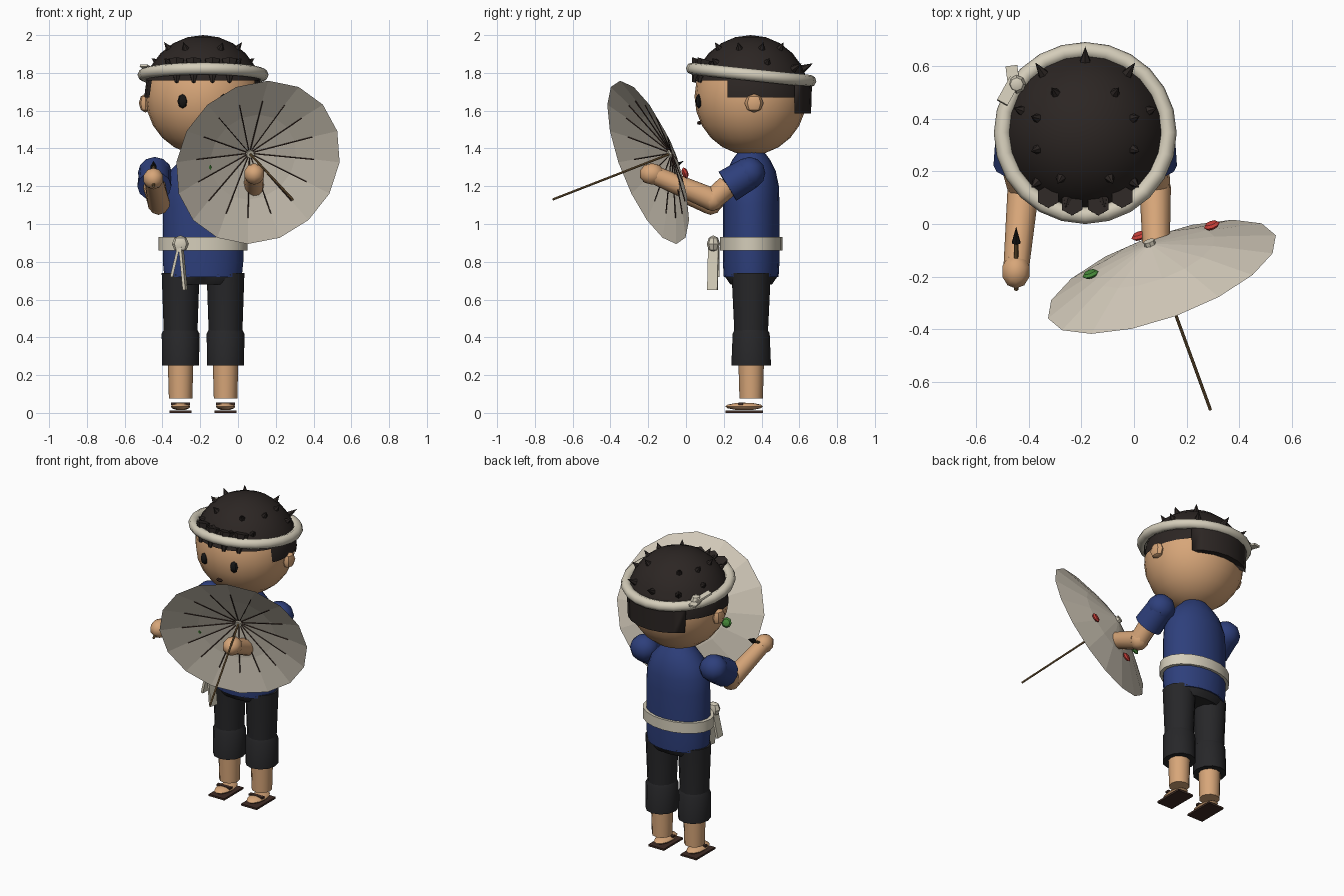
import bpy, bmesh, math
from mathutils import Vector, Matrix

if "Cube" in bpy.data.objects:
    bpy.data.objects.remove(bpy.data.objects["Cube"])

CX, CY = -0.185, 0.345          # body axis


def mat(name, r, g, b):
    m = bpy.data.materials.new(name)
    m.diffuse_color = (r, g, b, 1)
    m.use_nodes = True
    m.node_tree.nodes["Principled BSDF"].inputs["Base Color"].default_value = m.diffuse_color
    return m


SKIN = mat("skin", .68, .38, .19)
BLUE = mat("blue_cloth", .027, .05, .2)
BLACK = mat("black_cloth", .02, .02, .022)
HAIR = mat("hair", .025, .019, .017)
CREAM = mat("cream_cloth", .66, .61, .49)
PAPER = mat("paper", .66, .6, .5)
WOOD = mat("wood", .22, .13, .05)
DARKWOOD = mat("dark_wood", .05, .025, .018)
RED = mat("red", .6, .05, .04)
GREEN = mat("green", .06, .25, .04)
DARK = mat("eye_black", .008, .008, .008)


def finish(name, bm, m, angle=40):
    me = bpy.data.meshes.new(name)
    bm.normal_update()
    bm.to_mesh(me)
    bm.free()
    me.materials.append(m)
    if angle:
        for p in me.polygons:
            p.use_smooth = True
        me.set_sharp_from_angle(angle=math.radians(angle))
    ob = bpy.data.objects.new(name, me)
    bpy.context.collection.objects.link(ob)
    return ob


def aligned(p, q):
    """Matrix at the midpoint of p-q with local z along q-p."""
    p, q = Vector(p), Vector(q)
    return Matrix.Translation((p + q) / 2) @ (q - p).to_track_quat('Z', 'Y').to_matrix().to_4x4()


def ball(name, c, r, m, n=12, cuts=(), rot=None, angle=40):
    """Ellipsoid; each cut (point, normal) removes the side the normal points to."""
    bm = bmesh.new()
    M = Matrix.Translation(c) @ (rot or Matrix()) @ Matrix.Diagonal((*r, 1))
    bmesh.ops.create_uvsphere(bm, u_segments=n, v_segments=max(n // 2, 4), radius=1, matrix=M)
    for co, no in cuts:
        bmesh.ops.bisect_plane(bm, geom=bm.verts[:] + bm.edges[:] + bm.faces[:],
                               plane_co=co, plane_no=no, clear_outer=True)
    return finish(name, bm, m, angle)


def tube(name, p, q, r1, r2, m, n=12, angle=40):
    bm = bmesh.new()
    bmesh.ops.create_cone(bm, cap_ends=True, segments=n, radius1=r1, radius2=r2,
                          depth=(Vector(q) - Vector(p)).length, matrix=aligned(p, q))
    return finish(name, bm, m, angle)


def box(name, c, size, m):
    bm = bmesh.new()
    bmesh.ops.create_cube(bm, size=1, matrix=Matrix.Translation(c) @ Matrix.Diagonal((*size, 1)))
    return finish(name, bm, m, 0)


def strip(name, p, q, w, t, m):
    bm = bmesh.new()
    L = (Vector(q) - Vector(p)).length
    bmesh.ops.create_cube(bm, size=1, matrix=aligned(p, q) @ Matrix.Diagonal((w, t, L, 1)))
    return finish(name, bm, m, 0)


def loft(name, x, y, rings, m, n=16, M=None, caps=True, angle=40):
    """Stack of ellipses (z, rx, ry)."""
    bm = bmesh.new()
    loops = [[bm.verts.new((x + rx * math.cos(2 * math.pi * i / n),
                            y + ry * math.sin(2 * math.pi * i / n), z)) for i in range(n)]
             for z, rx, ry in rings]
    for a, b in zip(loops, loops[1:]):
        for i in range(n):
            bm.faces.new((a[i], a[(i + 1) % n], b[(i + 1) % n], b[i]))
    if caps:
        bm.faces.new(loops[0][::-1])
        bm.faces.new(loops[-1])
    if M:
        bm.transform(M)
    return finish(name, bm, m, angle)


def torus(name, c, R, r, tilt, m, n=24, k=8):
    bm = bmesh.new()
    M = Matrix.Translation(c) @ Matrix.Rotation(tilt, 4, 'X')
    g = [[bm.verts.new(M @ Vector(((R + r * math.cos(b)) * math.cos(a),
                                   (R + r * math.cos(b)) * math.sin(a), r * math.sin(b))))
          for b in [2 * math.pi * j / k for j in range(k)]]
         for a in [2 * math.pi * i / n for i in range(n)]]
    for i in range(n):
        for j in range(k):
            i2, j2 = (i + 1) % n, (j + 1) % k
            bm.faces.new((g[i][j], g[i2][j], g[i2][j2], g[i][j2]))
    return finish(name, bm, m, 60)


# Head and face
HC = Vector((CX, .342, 1.675))
ball("head", HC, (.305, .297, .31), SKIN, 24)
for s in (-1, 1):
    ball("ear", (CX + s * .305, .36, 1.64), (.035, .05, .05), SKIN, 8)
    ball("eye", (CX + s * .108, .068, 1.65), (.028, .018, .038), DARK, 8)
ball("mouth", (CX, .07, 1.535), (.022, .012, .01), DARKWOOD, 8)

# Hair: cap, side shell, back block, spikes and fringe
ball("hair_cap", HC, (.317, .313, .325), HAIR, 24, [((0, 0, 1.76), (0, 0, -1))])
ball("hair_sides", HC, (.311, .312, .318), HAIR, 24,
     [((0, 0, 1.67), (0, 0, -1)), ((0, .22, 0), (0, -1, 0))])
loft("hair_back", CX, .34, [(1.585, .31, .322), (1.77, .315, .328)], HAIR, 24)
hb = bpy.data.objects["hair_back"]
bm = bmesh.new()
bm.from_mesh(hb.data)
bmesh.ops.bisect_plane(bm, geom=bm.verts[:] + bm.edges[:] + bm.faces[:],
                       plane_co=(0, .575, 0), plane_no=(0, -1, 0), clear_outer=True)
bmesh.ops.holes_fill(bm, edges=bm.edges[:])
bm.to_mesh(hb.data)
bm.free()


def spike(az, el, h=.065, r=.024):
    a, e = math.radians(az), math.radians(el)
    d = Vector((math.cos(e) * math.cos(a), math.cos(e) * math.sin(a), math.sin(e)))
    tube("hair_spike", HC + d * .305, HC + d * (.315 + h * .7), r, 0, HAIR, 6, 0)


for az in (18, 54, 126, 162, 198, 241, 299, 342):
    spike(az, 53)
for az in (55, 90, 125):
    spike(az, 28, .085)
for az in (20, 160, 225, 255, 285, 315):
    spike(az, 35, .055)
for dx in (-.14, -.05, .05, .14):
    y = .342 - math.sqrt(.32 ** 2 - dx * dx)
    tube("fringe", (CX + dx, y + .05, 1.87), (CX + dx, y + .015, 1.75), .045, .01, HAIR, 6, 0)

# Headband with a knot
torus("headband", (CX, .345, 1.79), .315, .032, -.105, CREAM)
ball("headband_knot", (-.445, .53, 1.80), (.035, .035, .035), CREAM, 8)
strip("headband_tail", (-.455, .52, 1.80), (-.465, .60, 1.79), .045, .012, CREAM)
strip("headband_tail", (-.45, .55, 1.80), (-.50, .46, 1.84), .045, .012, CREAM)

# Torso and belt
loft("shirt", CX, CY, [(.72, .205, .145), (.80, .213, .15), (1.1, .213, .15), (1.2, .205, .147),
                       (1.28, .175, .13), (1.34, .12, .1), (1.38, .08, .07)], BLUE, 20)
loft("belt", CX, CY, [(.86, .236, .166), (.93, .236, .166)], CREAM, 20)
ball("belt_knot", (-.305, .145, .895), (.045, .035, .045), CREAM, 8)
strip("belt_tail", (-.315, .15, .88), (-.352, .15, .72), .055, .015, CREAM)
strip("belt_tail", (-.302, .145, .88), (-.28, .14, .65), .055, .015, CREAM)
loft("trouser_hips", CX, CY, [(.68, .19, .11), (.73, .205, .145), (.76, .2, .14)], BLACK, 16)

# Legs and sandals
for s in (-1, 1):
    x = CX + s * .119
    loft("trouser_leg", x, CY, [(.40, .088, .09), (.45, .09, .09), (.74, .1, .104)], BLACK, 12)
    loft("trouser_cuff", x, CY, [(.25, .098, .105), (.42, .1, .098), (.455, .08, .08)], BLACK, 12)
    loft("shin", x, CY, [(.075, .062, .062), (.28, .068, .068)], SKIN, 12)
    ball("foot", (x, .308, .034), (.052, .1, .02), SKIN, 12)
    box("sandal_sole", (x, .308, .006), (.115, .2, .012), DARKWOOD)
    box("sandal_strap", (x, .29, .048), (.1, .025, .012), DARKWOOD)

# Arms: sleeve, elbow, forearm, hand
for s, elbow, hand in ((-1, (-.42, .13, 1.11), (-.448, -.18, 1.24)),
                       (1, (.08, .14, 1.13), (.086, -.18, 1.265))):
    sh = Vector((CX + s * .255, .335, 1.27))
    cuff = Vector((CX + s * .258, .22, 1.2))
    ball("shoulder", sh, (.09, .085, .085), BLUE, 12)
    tube("sleeve", sh, cuff, .085, .09, BLUE)
    tube("upper_arm", cuff, elbow, .06, .058, SKIN)
    ball("elbow", elbow, (.062, .062, .062), SKIN, 10)
    tube("forearm", elbow, hand, .06, .048, SKIN)
    ball("hand", hand, (.057, .068, .057), SKIN, 10)

# Brush in the right hand
tube("brush_handle", (-.447, -.25, 1.2), (-.447, -.06, 1.305), .008, .008, WOOD, 8)
tube("brush_tip", (-.447, -.07, 1.3), (-.447, -.01, 1.335), .018, 0, DARK, 6)

# Umbrella: canopy opens forward around a shaft
apex, tip = Vector((.06, -.075, 1.375)), Vector((.29, -.705, 1.13))
d = (tip - apex).normalized()
U = Matrix.Translation(apex) @ d.to_track_quat('Z', 'Y').to_matrix().to_4x4()
loft("umbrella_canopy", 0, 0, [(0, .004, .004), (.062, .24, .24), (.142, .46, .46)],
     PAPER, 16, U, caps=False, angle=0)
tube("umbrella_shaft", apex - d * .01, tip, .006, .006, WOOD, 8)
tube("umbrella_cap", apex - d * .012, apex + d * .02, .022, .022, CREAM, 8)
for i in range(16):
    a = 2 * math.pi * i / 16
    pt = lambda r, z: U @ Vector((r * math.cos(a), r * math.sin(a), z))
    tube("umbrella_rib", pt(.02, .008), pt(.33, .098), .003, .003, DARKWOOD, 4, 0)
R = d.to_track_quat('Z', 'Y').to_matrix().to_4x4()
for c, m in (((-.165, -.19, 1.3), GREEN), ((.295, -.005, 1.27), RED), ((.02, -.045, 1.117), RED)):
    ball("canopy_dot", c, (.032, .032, .014), m, 8, rot=R, angle=0)
